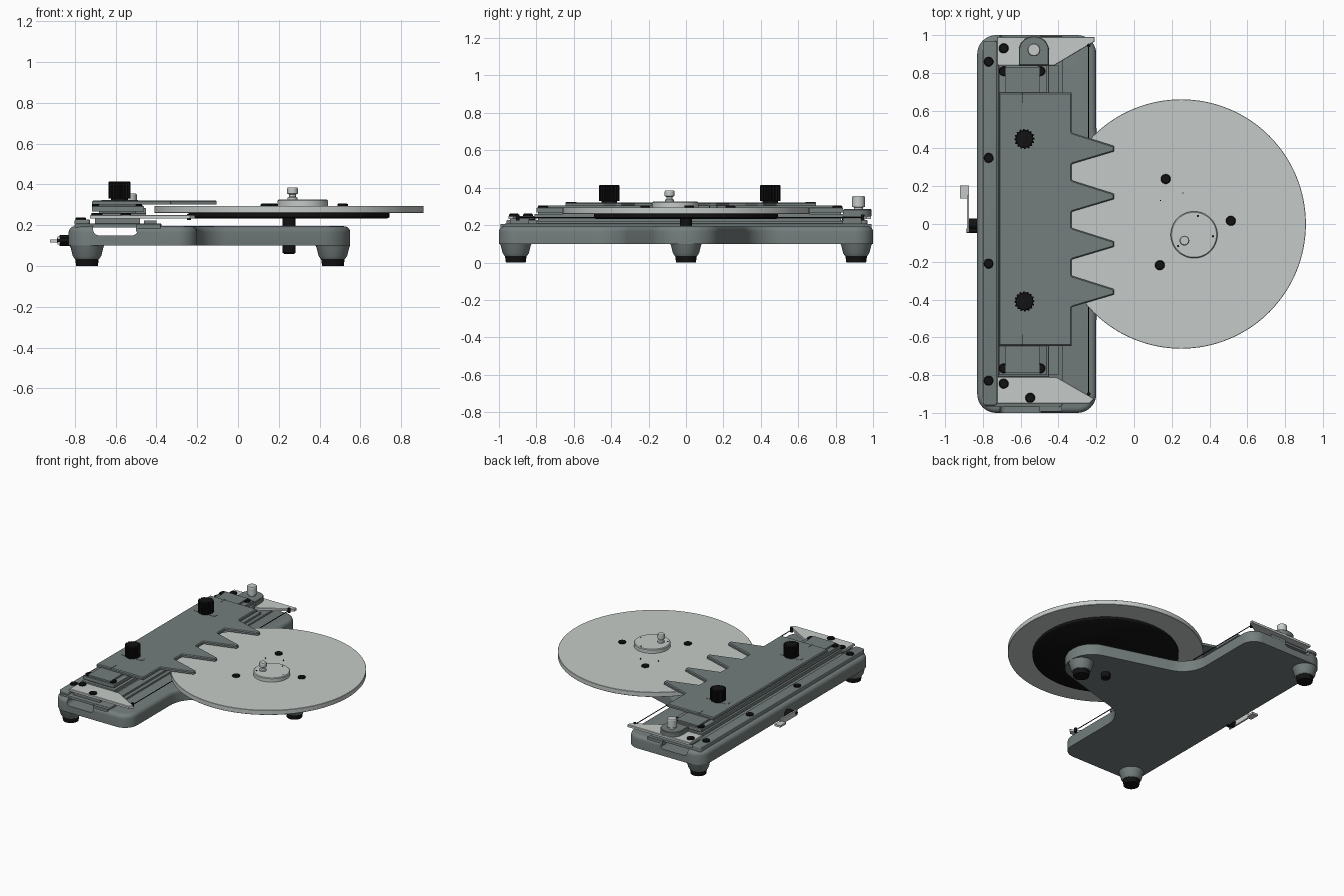
import bpy, bmesh, math
from mathutils import Vector, Matrix

if "Cube" in bpy.data.objects:
    bpy.data.objects.remove(bpy.data.objects["Cube"])


def mat(name, r, g, b):
    m = bpy.data.materials.new(name)
    m.diffuse_color = (r, g, b, 1)
    m.use_nodes = True
    m.node_tree.nodes["Principled BSDF"].inputs["Base Color"].default_value = m.diffuse_color
    return m


GREY = mat("slate_grey", 0.175, 0.21, 0.205)
LIGHT = mat("light_grey", 0.56, 0.60, 0.58)
BLACK = mat("black", 0.006, 0.006, 0.006)


def finish(bm, name, m):
    bmesh.ops.recalc_face_normals(bm, faces=bm.faces)
    me = bpy.data.meshes.new(name)
    bm.to_mesh(me)
    bm.free()
    me.materials.append(m)
    ob = bpy.data.objects.new(name, me)
    bpy.context.collection.objects.link(ob)
    return ob


def fillet(corners, seg=8):
    """Round a polygon given as (x, y, radius) corners."""
    out = []
    for i, (x, y, r) in enumerate(corners):
        p = Vector((x, y))
        if r == 0:
            out.append(p)
            continue
        a = (Vector(corners[i - 1][:2]) - p).normalized()
        b = (Vector(corners[(i + 1) % len(corners)][:2]) - p).normalized()
        h = a.angle(b) / 2
        c = p + (a + b).normalized() * r / math.sin(h)
        s = p + a * r / math.tan(h) - c
        e = p + b * r / math.tan(h) - c
        a0 = math.atan2(s.y, s.x)
        d = (math.atan2(e.y, e.x) - a0 + math.pi) % (2 * math.pi) - math.pi
        for k in range(seg + 1):
            t = a0 + d * k / seg
            out.append(c + Vector((math.cos(t), math.sin(t))) * r)
    return out


def prism(name, pts, z0, z1, m, bevel=0, seg=3):
    """Extrude an outline from z0 to z1, optionally rounding the top rim."""
    bm = bmesh.new()
    f = bm.faces.new([bm.verts.new((p[0], p[1], z0)) for p in pts])
    ext = bmesh.ops.extrude_face_region(bm, geom=[f], use_keep_orig=True)["geom"]
    top = [v for v in ext if isinstance(v, bmesh.types.BMVert)]
    bmesh.ops.translate(bm, verts=top, vec=(0, 0, z1 - z0))
    if bevel:
        ts = set(top)
        rim = [e for e in bm.edges if e.verts[0] in ts and e.verts[1] in ts]
        bmesh.ops.bevel(bm, geom=rim, offset=bevel, segments=seg, profile=0.5,
                        affect='EDGES', clamp_overlap=True)
    return finish(bm, name, m)


def box(name, x0, x1, y0, y1, z0, z1, m, r=0, bevel=0):
    pts = fillet([(x0, y0, r), (x1, y0, r), (x1, y1, r), (x0, y1, r)])
    return prism(name, pts, z0, z1, m, bevel)


def lathe(name, prof, x, y, m, n=32):
    """Stack of rings (radius, z) around a vertical axis."""
    bm = bmesh.new()
    rings = [[bm.verts.new((x + r * math.cos(2 * math.pi * k / n),
                            y + r * math.sin(2 * math.pi * k / n), z)) for k in range(n)]
             for r, z in prof]
    for a, b in zip(rings, rings[1:]):
        for k in range(n):
            bm.faces.new((a[k], a[(k + 1) % n], b[(k + 1) % n], b[k]))
    bm.faces.new(rings[0])
    bm.faces.new(rings[-1])
    return finish(bm, name, m)


def rod(name, p, q, r, m, n=20):
    p, q = Vector(p), Vector(q)
    d = q - p
    mx = Matrix.Translation((p + q) / 2) @ d.to_track_quat('Z', 'Y').to_matrix().to_4x4()
    bm = bmesh.new()
    bmesh.ops.create_cone(bm, cap_ends=True, segments=n, radius1=r, radius2=r,
                          depth=d.length, matrix=mx)
    return finish(bm, name, m)


# T-shaped base with a channel running along its length
half = [(-0.83, -1, 0.1), (-0.2, -1, 0.1), (-0.2, -0.36, 0.2), (0.55, -0.14, 0.18)]
outline = half + [(x, -y, r) for x, y, r in reversed(half)]
base = prism("base", fillet(outline, 10), 0.1, 0.195, GREY, 0.03, 5)
bm = bmesh.new()
prof = fillet([(-0.71, 0.15, 0.03), (-0.49, 0.15, 0.03), (-0.49, 0.3, 0), (-0.71, 0.3, 0)])
f = bm.faces.new([bm.verts.new((p.x, -1.1, p.y)) for p in prof])
g = bmesh.ops.extrude_face_region(bm, geom=[f], use_keep_orig=True)["geom"]
bmesh.ops.translate(bm, verts=[v for v in g if isinstance(v, bmesh.types.BMVert)], vec=(0, 2.2, 0))
cutter = finish(bm, "channel_cutter", GREY)
cutter.hide_render = True
mod = base.modifiers.new("channel", 'BOOLEAN')
mod.operation = 'DIFFERENCE'
mod.object = cutter
bpy.context.view_layer.objects.active = base
bpy.ops.object.modifier_apply(modifier="channel")
bpy.data.objects.remove(cutter)

# Three feet with rubber pads
for i, (x, y) in enumerate([(-0.74, -0.91), (-0.74, 0.91), (0.465, 0)]):
    lathe(f"foot_{i}", [(0.085, 0.101), (0.08, 0.09), (0.07, 0.05), (0.06, 0.035)], x, y, GREY)
    lathe(f"foot_pad_{i}", [(0.058, 0.036), (0.053, 0)], x, y, BLACK)

# Deck, slide rails and cross carriage
box("deck_plate", -0.80, -0.375, -0.97, 0.97, 0.19, 0.208, GREY, 0.03, 0.004)
box("left_rail", -0.80, -0.725, -0.96, 0.97, 0.207, 0.228, GREY, 0.015, 0.006)
box("right_rail", -0.46, -0.40, -0.80, 0.84, 0.207, 0.222, GREY)
box("carriage_core", -0.68, -0.50, -0.79, 0.83, 0.207, 0.305, GREY)
box("carriage_lower", -0.72, -0.45, -0.81, 0.845, 0.235, 0.26, GREY, 0, 0.004)
box("carriage_upper", -0.715, -0.46, -0.80, 0.84, 0.268, 0.293, GREY, 0, 0.004)

# Toothed plate
comb = [(-0.33, -0.645, 0), ]
for k in range(4):
    y = -0.357 + 0.2525 * k
    comb += [(-0.33, y - 0.083, 0.008), (-0.105, y - 0.016, 0.008),
             (-0.105, y + 0.012, 0.008), (-0.33, y + 0.083, 0.008)]
comb += [(-0.33, 0.695, 0), (-0.715, 0.695, 0), (-0.715, -0.645, 0)]
prism("toothed_plate", fillet(comb, 4), 0.302, 0.322, GREY, 0.006, 1)
for y0, y1 in [(0.64, 0.695), (-0.645, -0.585)]:
    box("plate_index_mark", -0.594, -0.590, y0, y1, 0.32, 0.3228, BLACK)

# Ribbed clamp knobs in slots
for i, y in enumerate((-0.41, 0.45)):
    box(f"knob_slot_{i}", -0.67, -0.49, y - 0.022, y + 0.022, 0.32, 0.324, GREY, 0.02)
    lathe(f"knob_washer_{i}", [(0.042, 0.32), (0.042, 0.335)], -0.58, y, BLACK)
    ring = []
    for k in range(64):
        r = 0.054 if k % 4 < 2 else 0.047
        t = 2 * math.pi * k / 64
        ring.append((-0.58 + r * math.cos(t), y + r * math.sin(t)))
    prism(f"clamp_knob_{i}", ring, 0.33, 0.415, BLACK, 0.004, 1)

# End arms carrying the wire
prism("rear_arm", [(-0.725, 0.84), (-0.42, 0.84), (-0.21, 0.965), (-0.21, 0.99), (-0.725, 0.99)],
      0.232, 0.25, LIGHT, 0.003, 1)
prism("front_arm", [(-0.725, -0.95), (-0.235, -0.95), (-0.21, -0.925), (-0.41, -0.81), (-0.725, -0.81)],
      0.232, 0.25, LIGHT, 0.003, 1)
rod("wire", (-0.24, -0.92, 0.24), (-0.24, 0.96, 0.24), 0.003, BLACK, 8)
for y in (-0.9, 0.945):
    lathe("wire_pin", [(0.01, 0.225), (0.01, 0.256)], -0.24, y, BLACK, 12)
for s in (-1, 1):
    box("arm_support", -0.70, -0.48, s * 0.89 - 0.05, s * 0.89 + 0.05, 0.207, 0.233, GREY)
    box("end_latch", -0.50, -0.38, s * 0.975 - 0.018, s * 0.975 + 0.018, 0.17, 0.205, GREY)

# Tab and post at the rear end
tab = fillet([(-0.61, 0.84, 0), (-0.45, 0.84, 0), (-0.45, 0.993, 0.075), (-0.61, 0.993, 0.075)])
prism("rear_tab", tab, 0.249, 0.285, GREY, 0.004, 1)
lathe("rear_post", [(0.025, 0.284), (0.025, 0.295), (0.034, 0.297), (0.034, 0.35), (0.03, 0.356)],
      -0.53, 0.922, LIGHT, 24)

# Screws
screws = [(-0.77, y, 0.226) for y in (0.86, 0.35, -0.21, -0.83)]
screws += [(x, y, 0.292) for x in (-0.69, -0.495) for y in (0.81, -0.765)]
screws += [(-0.69, 0.93, 0.249), (-0.69, -0.845, 0.249), (-0.55, -0.92, 0.249)]
screws += [(0.168, 0.238, 0.294), (0.513, 0.017, 0.294), (0.137, -0.218, 0.294)]
for i, (x, y, z) in enumerate(screws):
    lathe(f"screw_{i}", [(0.026, z), (0.026, z + 0.008), (0.021, z + 0.012)], x, y, BLACK, 20)

# Turntable, its friction disc and spindle
C = (0.25, 0.0)
lathe("turntable", [(0.658, 0.26), (0.66, 0.262), (0.66, 0.293), (0.658, 0.295)], *C, LIGHT, 128)
lathe("friction_disc", [(0.48, 0.232), (0.493, 0.24), (0.493, 0.261)], *C, BLACK, 96)
lathe("spindle", [(0.025, 0.06), (0.032, 0.066), (0.032, 0.235)], *C, BLACK)
for x, y in [(0.26, 0.165), (0.14, 0.125)]:
    lathe("table_pin", [(0.003, 0.294), (0.003, 0.303)], x, y, BLACK, 8)

# Off-centre hub with a small crank knob
lathe("hub", [(0.124, 0.294), (0.124, 0.32), (0.119, 0.325)], 0.318, -0.057, LIGHT, 48)
lathe("hub_knob", [(0.024, 0.324), (0.024, 0.335), (0.016, 0.34), (0.016, 0.35), (0.026, 0.355),
                   (0.026, 0.38), (0.022, 0.386)], 0.267, -0.088, LIGHT, 24)
for x, y in [(0.338, 0.043), (0.418, -0.065), (0.234, -0.117)]:
    lathe("hub_hole", [(0.006, 0.324), (0.006, 0.3258)], x, y, BLACK, 10)

# Side lever on the left edge
rod("lever_bushing", (-0.82, 0, 0.125), (-0.875, 0, 0.125), 0.028, BLACK)
rod("lever_stop", (-0.82, -0.035, 0.125), (-0.888, -0.035, 0.125), 0.012, BLACK)
box("lever_arm", -0.885, -0.873, -0.045, 0.15, 0.105, 0.145, LIGHT)
box("lever_paddle", -0.92, -0.873, 0.135, 0.205, 0.116, 0.13, LIGHT)

# Smooth round parts, keep edges crisp
for ob in bpy.data.objects:
    ob.select_set(True)
bpy.context.view_layer.objects.active = base
bpy.ops.object.shade_smooth_by_angle(angle=math.radians(32))
